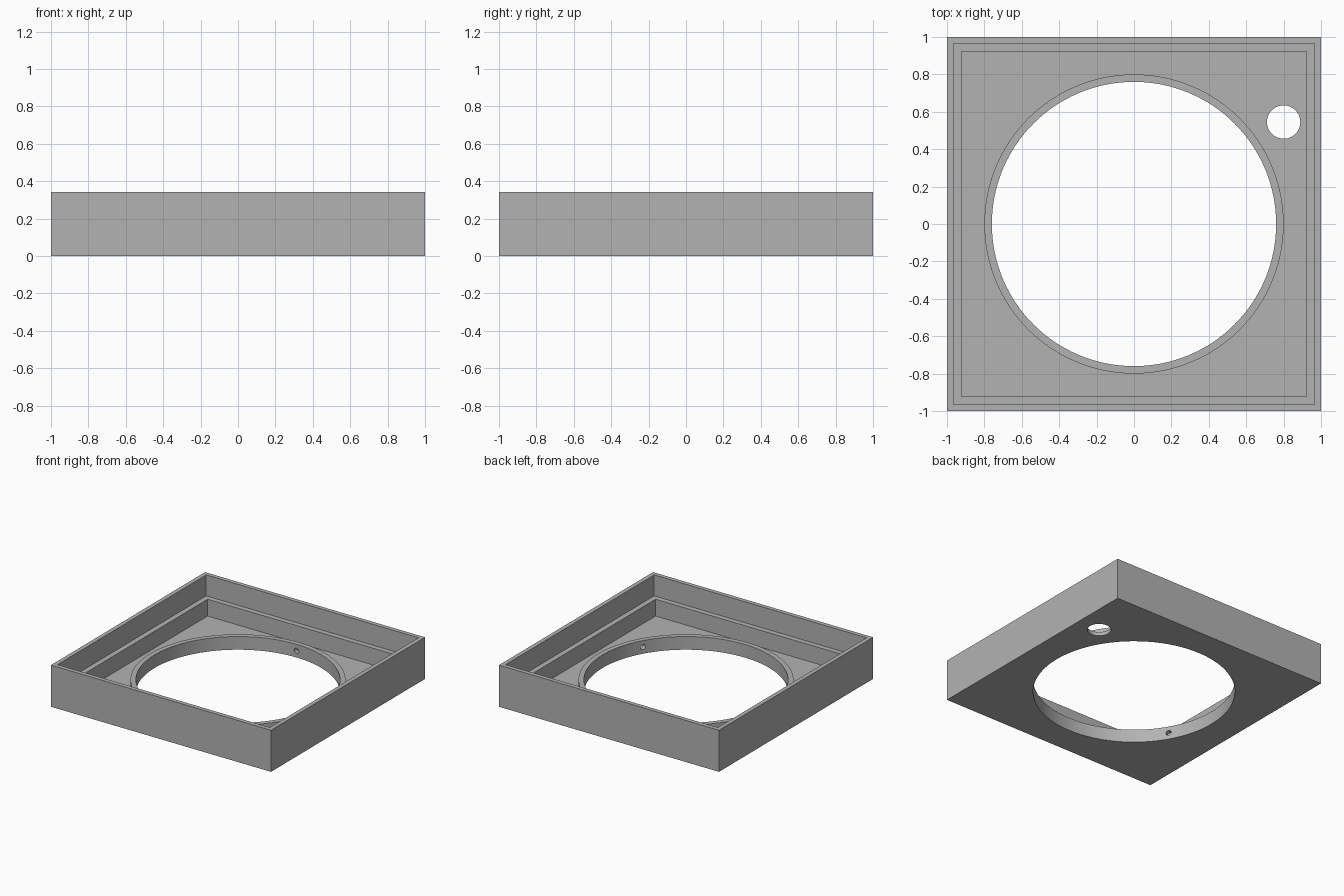
import bpy
import math

if "Cube" in bpy.data.objects:
    bpy.data.objects.remove(bpy.data.objects["Cube"], do_unlink=True)

HEIGHT = 0.342
LEDGE_Z = 0.17
FLOOR_Z = 0.032
RING_TOP = 0.108
RING_OUTER, RING_INNER = 0.80, 0.76
CLEAR = 0.1  # cutter overshoot

grey = bpy.data.materials.new("mid grey")
grey.use_nodes = True
grey.diffuse_color = (0.45, 0.45, 0.45, 1)
grey.node_tree.nodes["Principled BSDF"].inputs["Base Color"].default_value = grey.diffuse_color


def block(name, half, z0, z1):
    """Square block centred on the origin, from z0 to z1."""
    bpy.ops.mesh.primitive_cube_add(size=1, location=(0, 0, (z0 + z1) / 2))
    obj = bpy.context.object
    obj.name = name
    obj.scale = (2 * half, 2 * half, z1 - z0)
    bpy.ops.object.transform_apply(location=True, rotation=True, scale=True)
    obj.data.materials.append(grey)
    return obj


def rod(name, radius, length, location, rotation=(0, 0, 0), sides=128):
    bpy.ops.mesh.primitive_cylinder_add(vertices=sides, radius=radius, depth=length,
                                        location=location, rotation=rotation)
    obj = bpy.context.object
    obj.name = name
    bpy.ops.object.transform_apply(location=True, rotation=True, scale=True)
    obj.data.materials.append(grey)
    return obj


def combine(target, tool, operation):
    """Apply a boolean and discard the tool."""
    tool.hide_render = True
    mod = target.modifiers.new(tool.name, "BOOLEAN")
    mod.operation = operation
    mod.solver = "EXACT"
    mod.object = tool
    bpy.ops.object.select_all(action="DESELECT")
    target.select_set(True)
    bpy.context.view_layer.objects.active = target
    bpy.ops.object.modifier_apply(modifier=mod.name)
    bpy.data.objects.remove(tool, do_unlink=True)


# Square tray with a stepped recess
tray = block("square_tray", 1.0, 0, HEIGHT)
combine(tray, block("upper_recess", 0.965, LEDGE_Z, HEIGHT + CLEAR), "DIFFERENCE")
combine(tray, block("lower_recess", 0.922, FLOOR_Z, HEIGHT + CLEAR), "DIFFERENCE")

# Raised collar around the large opening
collar_base = FLOOR_Z / 2
combine(tray, rod("collar", RING_OUTER, RING_TOP - collar_base,
                  (0, 0, (RING_TOP + collar_base) / 2)), "UNION")
combine(tray, rod("opening", RING_INNER, 1, (0, 0, 0)), "DIFFERENCE")

# Cable hole through the floor
combine(tray, rod("cable_hole", 0.089, 1, (0.8, 0.545, 0), sides=64), "DIFFERENCE")

# Three small screw holes through the collar
for degrees in (90, 210, 330):
    a = math.radians(degrees)
    middle = (RING_OUTER + RING_INNER) / 2
    combine(tray, rod("screw_hole", 0.021, 0.12,
                      (middle * math.cos(a), middle * math.sin(a), 0.055),
                      (0, math.pi / 2, a), 32), "DIFFERENCE")

# Smooth round walls, crisp edges
bpy.ops.object.select_all(action="DESELECT")
tray.select_set(True)
bpy.context.view_layer.objects.active = tray
bpy.ops.object.shade_smooth_by_angle(angle=math.radians(30))
